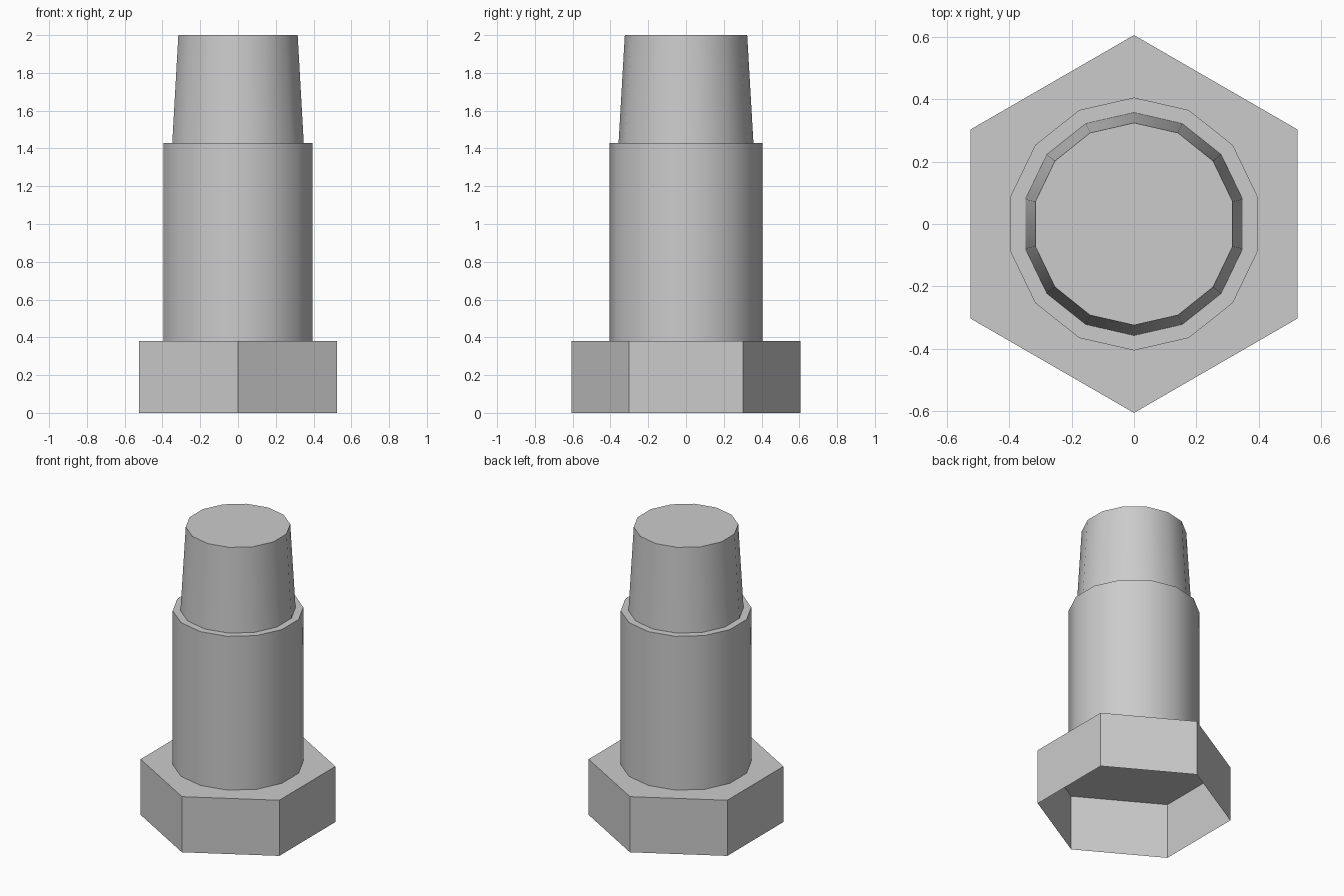
import bpy, bmesh
from math import sin, cos, tau, radians

cube = bpy.data.objects.get("Cube")
if cube:
    bpy.data.objects.remove(cube, do_unlink=True)

steel = bpy.data.materials.new("plain grey")
steel.use_nodes = True
grey = (0.6, 0.6, 0.6, 1)
steel.diffuse_color = grey
steel.node_tree.nodes["Principled BSDF"].inputs["Base Color"].default_value = grey


def prism(name, sides, profile, smooth=False):
    """Loft rings of (radius, z), capped on top and open underneath."""
    bm = bmesh.new()
    rings = []
    for radius, z in profile:
        angles = [tau * i / sides for i in range(sides)]
        rings.append([bm.verts.new((radius * sin(a), -radius * cos(a), z)) for a in angles])
    for low, high in zip(rings, rings[1:]):
        for i in range(sides):
            j = (i + 1) % sides
            bm.faces.new((low[i], low[j], high[j], high[i]))
    bm.faces.new(rings[-1])
    mesh = bpy.data.meshes.new(name)
    bm.to_mesh(mesh)
    bm.free()
    mesh.materials.append(steel)
    obj = bpy.data.objects.new(name, mesh)
    bpy.context.collection.objects.link(obj)
    if smooth:
        bpy.ops.object.select_all(action="DESELECT")
        obj.select_set(True)
        bpy.context.view_layer.objects.active = obj
        bpy.ops.object.shade_smooth_by_angle(angle=radians(30))
    return obj


HEAD_TOP, SHOULDER, TIP = 0.38, 1.43, 2.0

# Hollow hexagonal head, open at the bottom
prism("hex_head", 6, [(0.605, 0), (0.605, HEAD_TOP)])

# Straight shank with a flat shoulder
prism("shank", 14, [(0.405, HEAD_TOP), (0.405, SHOULDER)], smooth=True)

# Tapered end
prism("tapered_tip", 14, [(0.357, SHOULDER), (0.324, TIP)], smooth=True)
